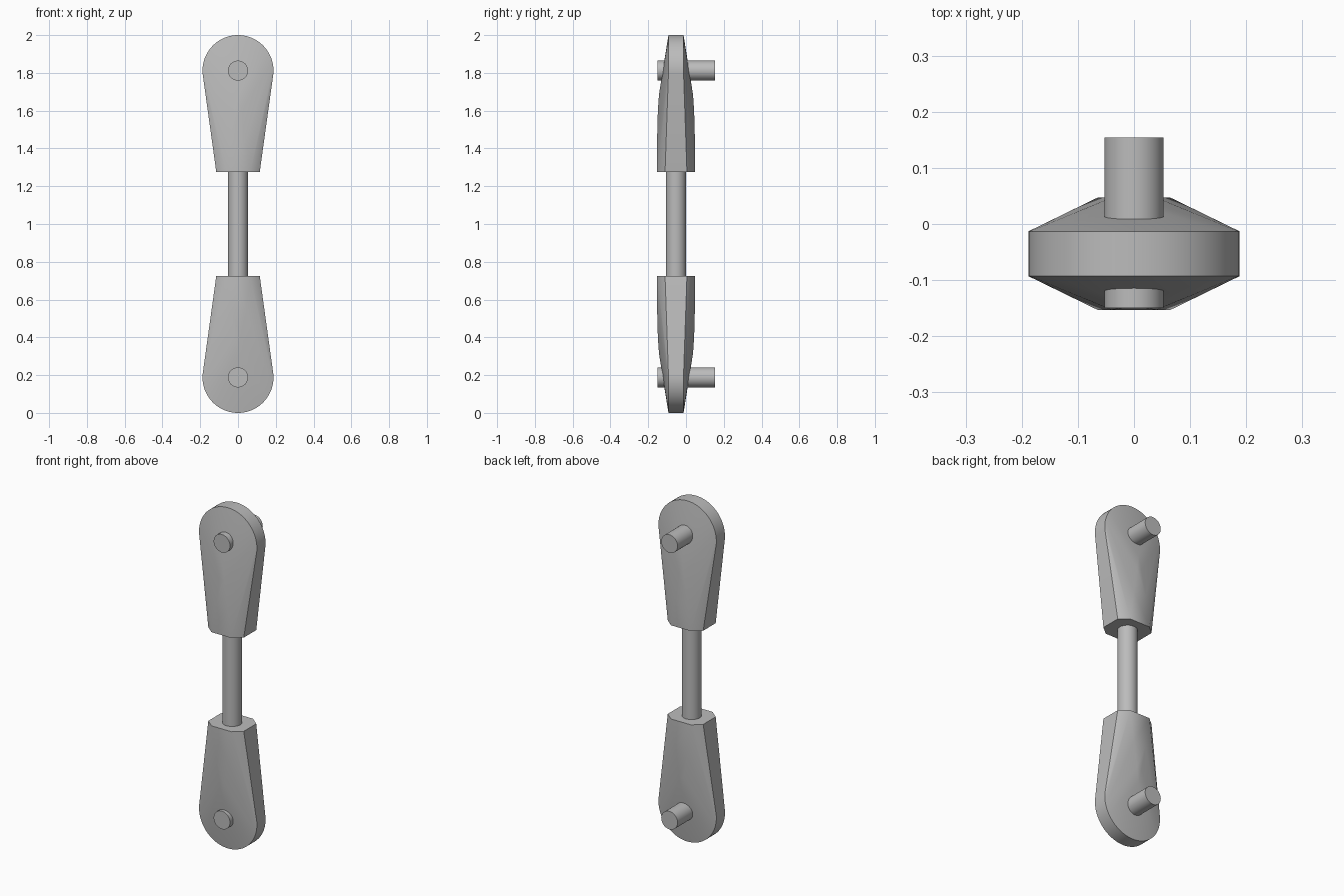
import bpy, bmesh, math
from mathutils import Matrix

cube = bpy.data.objects.get("Cube")
if cube:
    bpy.data.objects.remove(cube, do_unlink=True)

grey = bpy.data.materials.new("plain_grey")
grey.use_nodes = True
colour = (0.5, 0.5, 0.5, 1)
grey.diffuse_color = colour
grey.node_tree.nodes["Principled BSDF"].inputs["Base Color"].default_value = colour

MID_Y = -0.053     # centre plane of the link
HEAD_R = 0.188     # radius of the rounded head
HEAD_Z = 2 - HEAD_R
PIN_R = 0.053


def finish(name, bm):
    bmesh.ops.recalc_face_normals(bm, faces=bm.faces)
    mesh = bpy.data.meshes.new(name)
    bm.to_mesh(mesh)
    bm.free()
    mesh.materials.append(grey)
    obj = bpy.data.objects.new(name, mesh)
    bpy.context.collection.objects.link(obj)
    bpy.ops.object.select_all(action='DESELECT')
    obj.select_set(True)
    bpy.context.view_layer.objects.active = obj
    bpy.ops.object.shade_smooth_by_angle(angle=math.radians(30))


def cylinder(name, radius, length, matrix):
    bm = bmesh.new()
    bmesh.ops.create_cone(bm, cap_ends=True, segments=48, radius1=radius,
                          radius2=radius, depth=length, matrix=matrix)
    finish(name, bm)


def end_fitting(name, flip):
    # convex skin from a thin round head to a thick chamfered neck
    points = [(HEAD_R * math.cos(a), 0.04, HEAD_Z + HEAD_R * math.sin(a))
              for a in (math.tau * i / 72 for i in range(72))]
    swell = [(0.115, 0.058, 1.275), (0.065, 0.1, 1.275), (0.04, 0.1, 1.45),
             (0.015, 0.096, 1.6), (0, 0.09, 1.686)]
    points += [(s * x, y, z) for x, y, z in swell for s in (1, -1)]
    bm = bmesh.new()
    for x, y, z in points:
        for side in (1, -1):
            bm.verts.new((x, MID_Y + side * y, 2 - z if flip else z))
    bmesh.ops.remove_doubles(bm, verts=bm.verts, dist=0.0001)
    hull = bmesh.ops.convex_hull(bm, input=bm.verts)
    unused = [v for v in hull["geom_interior"] if isinstance(v, bmesh.types.BMVert)]
    bmesh.ops.delete(bm, geom=unused, context='VERTS')
    bmesh.ops.dissolve_limit(bm, angle_limit=math.radians(0.5),
                             verts=bm.verts, edges=bm.edges)
    finish(name, bm)


# Head fittings and their cross pins
for label, flip in (("upper", False), ("lower", True)):
    end_fitting(label + "_fitting", flip)
    z = 2 - HEAD_Z if flip else HEAD_Z
    cylinder(label + "_pin", PIN_R, 0.304,
             Matrix.Translation((0, 0.002, z)) @ Matrix.Rotation(math.pi / 2, 4, 'X'))

# Connecting rod
cylinder("connecting_rod", PIN_R, 0.65, Matrix.Translation((0, MID_Y, 1)))
